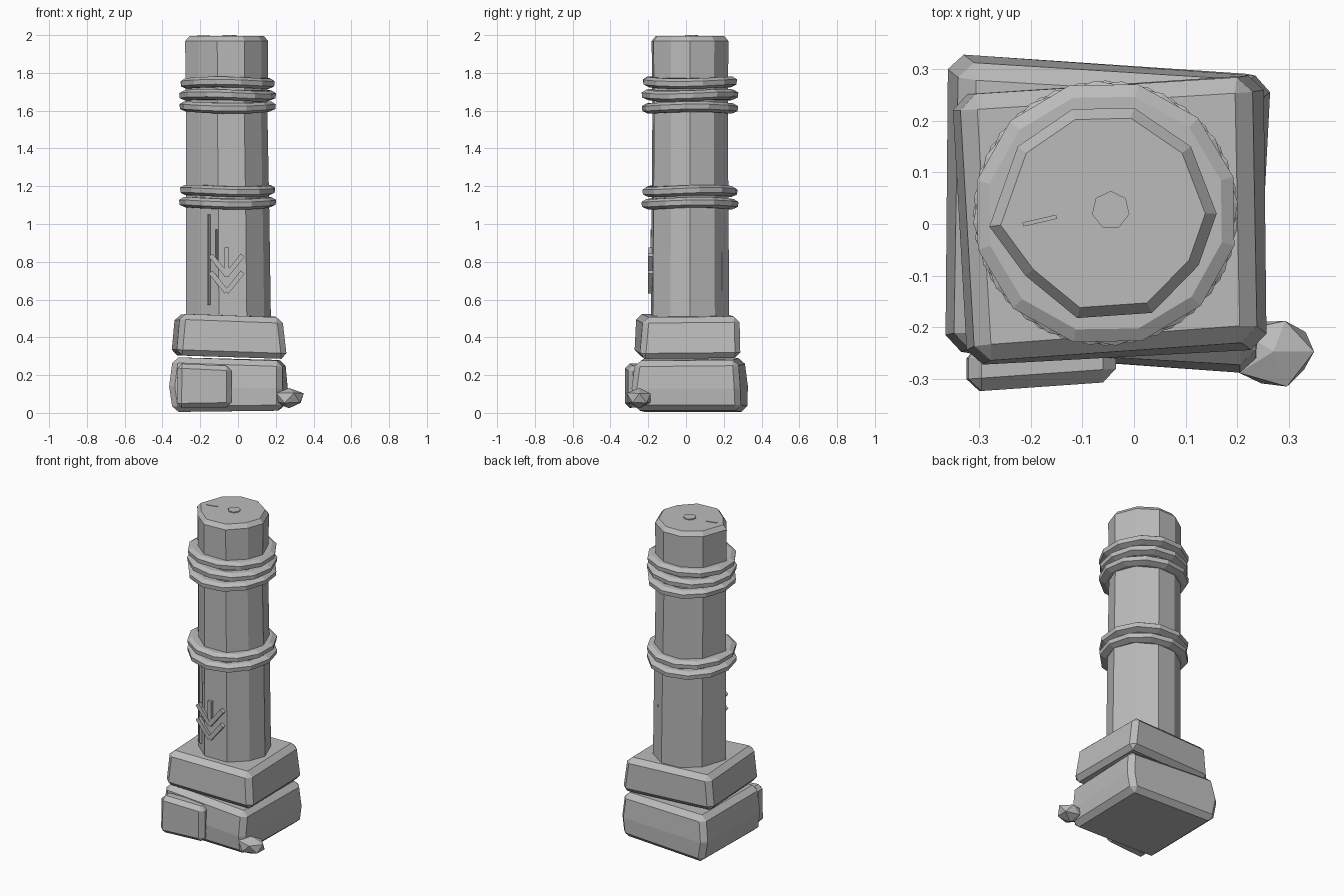
import bpy, bmesh, math, random
from mathutils import Vector

if "Cube" in bpy.data.objects:
    bpy.data.objects.remove(bpy.data.objects["Cube"])
random.seed(4)

stone = bpy.data.materials.new("grey stone")
stone.use_nodes = True
GREY = (0.5, 0.5, 0.5, 1)
stone.diffuse_color = GREY
stone.node_tree.nodes["Principled BSDF"].inputs["Base Color"].default_value = GREY


def finish(name, bm, bevel=0):
    bmesh.ops.recalc_face_normals(bm, faces=bm.faces)
    mesh = bpy.data.meshes.new(name)
    bm.to_mesh(mesh)
    bm.free()
    mesh.materials.append(stone)
    ob = bpy.data.objects.new(name, mesh)
    bpy.context.collection.objects.link(ob)
    if bevel:
        mod = ob.modifiers.new("chipped_edges", "BEVEL")
        mod.width, mod.segments, mod.limit_method = bevel, 1, "ANGLE"
        mod.angle_limit = math.radians(50)
    return ob


def loft(name, loops, bevel=0):
    """Closed solid through loops of points, bottom to top."""
    bm = bmesh.new()
    rings = [[bm.verts.new(p) for p in loop] for loop in loops]
    n = len(rings[0])
    for a, b in zip(rings, rings[1:]):
        for i in range(n):
            j = (i + 1) % n
            bm.faces.new((a[i], a[j], b[j], b[i]))
    bm.faces.new(rings[0][::-1])
    bm.faces.new(rings[-1])
    return finish(name, bm, bevel)


def bar(name, p, q, width, depth, out):
    """Thin raised strip from p to q, standing out along a direction."""
    p, q, out = Vector(p), Vector(q), Vector(out).normalized()
    side = (q - p).cross(out).normalized() * width / 2
    base = [p - side, p + side, q + side, q - side]
    return loft(name, [[v - out * 0.01 for v in base], [v + out * depth for v in base]])


# Crooked base blocks
loft("lower_base_block", [
    [(-0.345, -0.25, 0.005), (0.235, -0.275, 0.012), (0.245, 0.29, 0.012), (-0.335, 0.325, 0.005)],
    [(-0.365, -0.245, 0.14), (0.235, -0.29, 0.13), (0.265, 0.285, 0.13), (-0.36, 0.33, 0.14)],
    [(-0.345, -0.24, 0.295), (0.235, -0.27, 0.275), (0.25, 0.275, 0.28), (-0.335, 0.31, 0.29)]], 0.03)
loft("upper_base_block", [
    [(-0.325, -0.275, 0.305), (0.26, -0.245, 0.285), (0.255, 0.29, 0.29), (-0.355, 0.25, 0.305)],
    [(-0.305, -0.265, 0.525), (0.235, -0.225, 0.505), (0.225, 0.285, 0.51), (-0.335, 0.25, 0.52)]], 0.03)

# Slab leaning on the front of the base
loft("front_slab", [
    [(-0.325, y, z0), (-0.035, y + 0.02, 0.03), (-0.035, y + 0.02, 0.248), (-0.32, y, 0.262)]
    for y, z0 in ((-0.235, 0.03), (-0.325, 0.025))], 0.025)

# Loose rock beside the base
bm = bmesh.new()
bmesh.ops.create_icosphere(bm, subdivisions=1, radius=1)
for v in bm.verts:
    k = random.uniform(0.88, 1.06)
    v.co = (0.27 + v.co.x * 0.09 * k, -0.247 + v.co.y * 0.076 * k, 0.078 + v.co.z * 0.058 * k)
finish("loose_rock", bm)

# Ten-sided column with a slightly wider foot and chamfered top
OUTLINE = [(-0.28, -0.005), (-0.21, -0.1), (-0.11, -0.182), (0.035, -0.172), (0.125, -0.08),
           (0.16, 0.02), (0.11, 0.15), (0.0, 0.225), (-0.12, 0.222), (-0.225, 0.15)]
CX, CY = -0.06, 0.022


def section(scale, z, dx=0):
    return [(CX + dx + (x - CX) * scale, CY + (y - CY) * scale, z) for x, y in OUTLINE]


loft("column", [section(1.02, 0.48, 0.01), section(1.0, 1.05, 0.006), section(0.98, 1.6, 0.0),
                section(1.0, 1.968), section(0.9, 1.994)])

# Stacked collar rings, each turned a little
for i, z in enumerate((1.11, 1.175, 1.617, 1.682, 1.748)):
    loops = []
    tilt = random.uniform(0, 6.28)
    for radius, dz in ((0.222, -0.028), (0.254, -0.014), (0.257, 0.012), (0.232, 0.027)):
        loops.append([(-0.055 + radius * math.cos(a), 0.021 + radius * math.sin(a),
                       z + dz + 0.006 * math.sin(2 * a + tilt))
                      for a in (math.tau * k / 12 + i * 0.2 for k in range(12))])
    loft(f"collar_ring_{i + 1}", loops)

# Raised downward arrow: stem and two chevrons
FRONT = (0, -1, 0)
ax, ay = -0.06, -0.186
bar("arrow_stem", (ax, ay, 0.72), (ax, ay, 0.875), 0.024, 0.012, FRONT)
for n, tip in enumerate((0.73, 0.64)):
    for side, word in ((-1, "right"), (1, "left")):
        bar(f"arrow_chevron_{n + 1}_{word}", (ax, ay, tip), (ax + side * 0.085, ay, tip + 0.105),
            0.026, 0.014, FRONT)

# Thin cracks along the column
SLANT = (-0.64, -0.77, 0)
bar("long_crack", (-0.155, -0.15, 0.57), (-0.155, -0.15, 1.05), 0.012, 0.008, SLANT)
bar("short_crack", (-0.115, -0.182, 0.8), (-0.115, -0.182, 0.97), 0.006, 0.006, SLANT)
bar("back_crack", (0.06, 0.187, 0.6), (0.06, 0.187, 0.85), 0.008, 0.006, (0.56, 0.83, 0))

# Top button and scratch
loft("top_button", [[(-0.045 + 0.037 * math.cos(a), 0.027 + 0.037 * math.sin(a), z)
                     for a in (math.tau * k / 7 + 1.57 for k in range(7))] for z in (1.98, 2.0)])
bar("top_scratch", (-0.215, -0.001, 1.994), (-0.15, 0.014, 1.994), 0.008, 0.003, (0, 0, 1))
